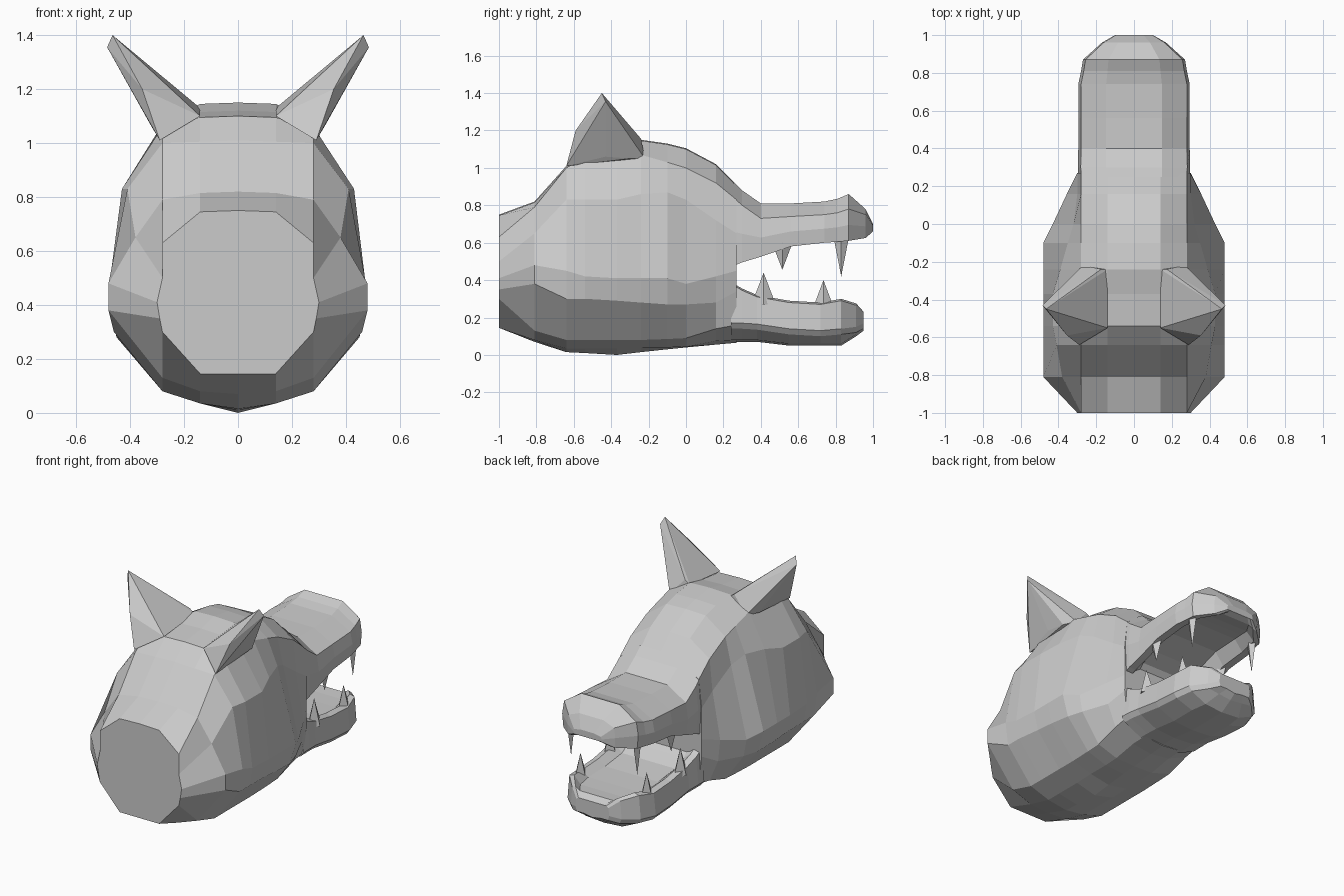
import bpy, bmesh


def finish(name, bm):
    bmesh.ops.remove_doubles(bm, verts=bm.verts, dist=0.0005)
    bmesh.ops.recalc_face_normals(bm, faces=bm.faces)
    mesh = bpy.data.meshes.new(name)
    bm.to_mesh(mesh)
    bm.free()
    obj = bpy.data.objects.new(name, mesh)
    bpy.context.collection.objects.link(obj)
    return obj


def loft(name, sections):
    """Bridge mirrored half profiles [(y, [(x, z), ...])] that run from top centre to bottom centre."""
    bm = bmesh.new()
    rings = []
    for y, half in sections:
        full = half + [(-x, z) for x, z in reversed(half[1:-1])]
        rings.append([bm.verts.new((x, y, z)) for x, z in full])
    n = len(rings[0])
    for a, b in zip(rings, rings[1:]):
        for i in range(n):
            j = (i + 1) % n
            bm.faces.new((a[i], a[j], b[j], b[i]))
    bm.faces.new(rings[0])
    bm.faces.new(rings[-1])
    return finish(name, bm)


# Skull: y, top, brow z, upper cheek x z, widest x z, jowl x z, low z, bottom
skull = [
    (-1.00, .75, .63, .28, .50, .30, .41, .29, .35, .30, .145, .145),
    (-0.81, .82, .79, .38, .65, .48, .48, .48, .38, .13, .08, .07),
    (-0.64, 1.01, 1.00, .41, .83, .48, .45, .46, .30, .08, .035, .015),
    (-0.54, 1.10, 1.06, .43, .83, .48, .42, .46, .30, .08, .035, .01),
    (-0.37, 1.12, 1.06, .43, .83, .48, .41, .45, .29, .08, .035, .0),
    (-0.24, 1.15, 1.07, .39, .86, .48, .41, .45, .28, .08, .04, .015),
    (-0.10, 1.13, 1.03, .35, .87, .48, .41, .44, .27, .085, .04, .03),
    (0.00, 1.105, 1.00, .32, .83, .43, .38, .41, .27, .09, .045, .04),
    (0.16, 1.02, .92, .30, .72, .355, .42, .34, .28, .14, .075, .055),
    (0.27, .91, .83, .30, .65, .298, .45, .30, .34, .16, .08, .065),
]
loft("skull", [(y, [(0, t), (.14, t - .005), (.28, s), (a, b), (c, d), (e, f),
                    (.28, g), (.14, h), (0, k)])
               for y, t, s, a, b, c, d, e, f, g, h, k in skull])

# Upper jaw: y, top, half width, shoulder z, lip z, palate rise
upper = [
    (.25, .93, .294, .845, .475, .04),
    (.30, .88, .297, .80, .495, .07),
    (.40, .81, .295, .73, .525, .08),
    (.56, .81, .295, .74, .58, .08),
    (.74, .82, .295, .75, .60, .07),
    (.81, .835, .28, .76, .605, .06),
    (.87, .86, .27, .78, .61, .05),
    (.96, .78, .17, .75, .625, .02),
    (1.0, .70, .10, .69, .66, .0),
]
loft("upper_jaw", [(y, [(0, t), (w * .5, t), (w * .95, s), (w, (s + lip) / 2), (w * .97, lip),
                        (w * .8, lip), (w * .6, lip + r), (0, lip + r)])
                   for y, t, w, s, lip, r in upper])

# Lower jaw: y, lip z, half width, side z, bottom, tongue hollow
lower = [
    (.24, .39, .298, .17, .07, .02),
    (.30, .355, .297, .17, .07, .04),
    (.38, .32, .29, .165, .07, .045),
    (.55, .29, .29, .14, .05, .035),
    (.72, .28, .29, .13, .05, .03),
    (.83, .30, .26, .14, .05, .05),
    (.91, .275, .18, .15, .10, .02),
    (.95, .23, .12, .17, .13, .0),
]
loft("lower_jaw", [(y, [(0, lip - r), (w * .65, lip - r), (w * .82, lip), (w * .95, lip - .01),
                        (w, s), (w * .92, s - .03), (w * .5, b + .01), (0, b)])
                   for y, lip, w, s, b, r in lower])

# Ears: pointed faceted wedges leaning outwards
ear = [(.14, -.24, 1.13), (.175, -.24, 1.155), (.27, -.22, 1.05), (.31, -.30, 1.05),
       (.32, -.43, 1.06), (.14, -.55, 1.10), (.29, -.64, 1.01), (.31, -.62, 1.07),
       (.355, -.59, 1.20), (.465, -.45, 1.40), (.485, -.43, 1.355)]
for side, label in ((1, "right"), (-1, "left")):
    bm = bmesh.new()
    for x, y, z in ear:
        bm.verts.new((side * x, y, z))
    bmesh.ops.convex_hull(bm, input=bm.verts)
    bmesh.ops.delete(bm, geom=[v for v in bm.verts if not v.link_faces], context='VERTS')
    finish(label + "_ear", bm)

# Teeth: x, y, base z, tip z, radius
teeth = [(.255, .515, .60, .455, .055), (.235, .83, .65, .42, .045),
         (.25, .415, .27, .44, .065), (.235, .735, .24, .40, .06)]
for k, (x, y, base, tip, r) in enumerate(teeth):
    for side, label in ((1, "right"), (-1, "left")):
        bm = bmesh.new()
        ring = [bm.verts.new((side * x + r * .65 * u, y + r * v, base))
                for u, v in ((1, 0), (0, 1), (-1, 0), (0, -1))]
        top = bm.verts.new((side * x, y, tip))
        bm.faces.new(ring)
        for i in range(4):
            bm.faces.new((ring[i], ring[(i + 1) % 4], top))
        finish("%s_%s_tooth_%d" % (label, "upper" if tip < base else "lower", k), bm)
